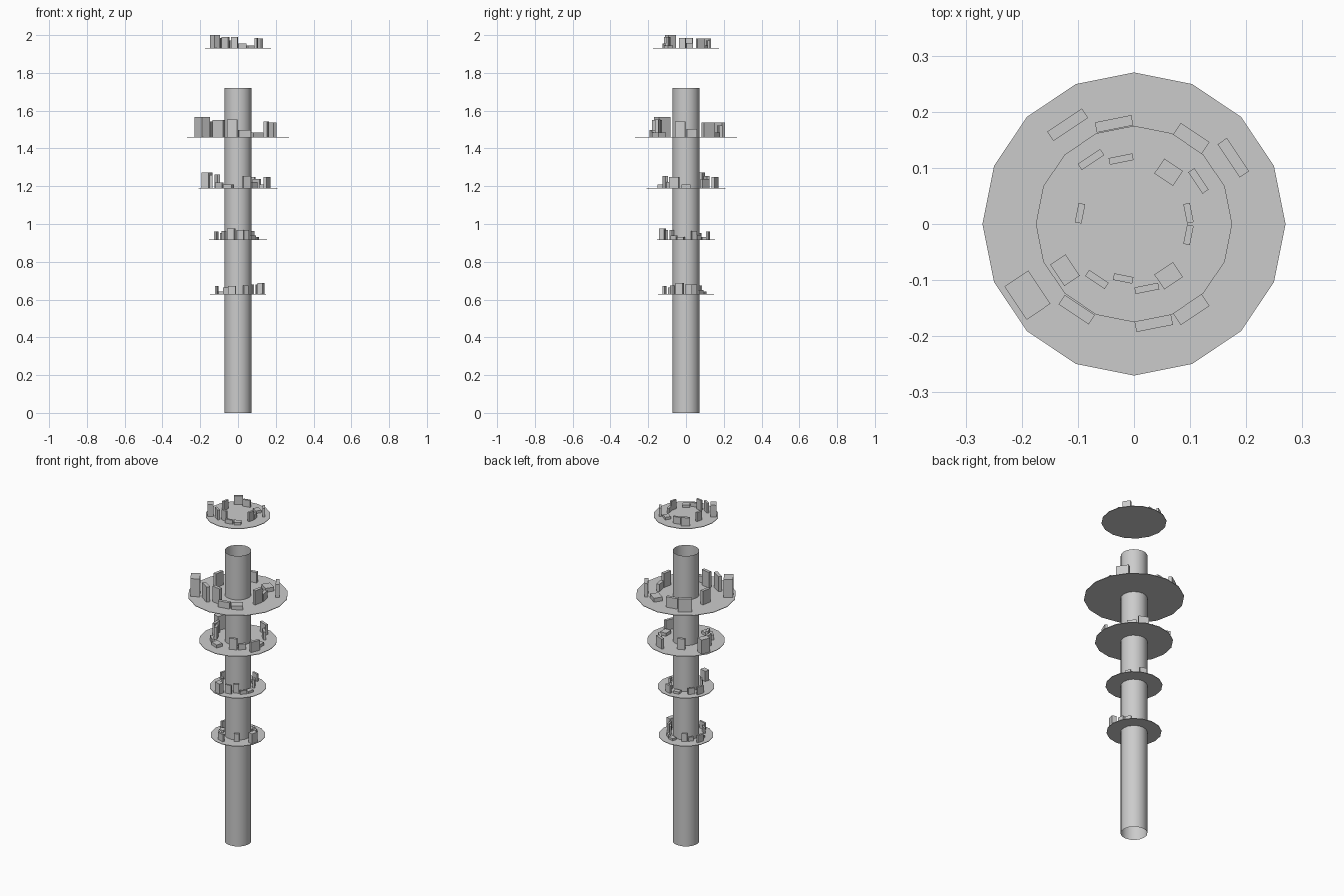
import bpy
import bmesh
from math import cos, sin, radians
from mathutils import Matrix, Vector

old = bpy.data.objects.get("Cube")
if old:
    bpy.data.objects.remove(old, do_unlink=True)

grey = bpy.data.materials.new("light_grey")
grey.use_nodes = True
colour = (0.6, 0.6, 0.6, 1)
grey.diffuse_color = colour
grey.node_tree.nodes["Principled BSDF"].inputs["Base Color"].default_value = colour

SIDES = 16
STEP = 360 / SIDES


def finish(bm, name):
    bmesh.ops.recalc_face_normals(bm, faces=bm.faces)
    mesh = bpy.data.meshes.new(name)
    bm.to_mesh(mesh)
    bm.free()
    mesh.materials.append(grey)
    obj = bpy.data.objects.new(name, mesh)
    bpy.context.collection.objects.link(obj)
    return obj


# central column: an open tube
def make_column(radius, height):
    bm = bmesh.new()
    bmesh.ops.create_cone(bm, cap_ends=False, segments=SIDES, radius1=radius,
                          radius2=radius, depth=height,
                          matrix=Matrix.Translation((0, 0, height / 2)))
    for face in bm.faces:
        face.smooth = True
    finish(bm, "central_column")


# thin round platform
def make_platform(name, z, radius):
    bm = bmesh.new()
    thick = 0.003
    bmesh.ops.create_cone(bm, cap_ends=True, segments=SIDES, radius1=radius,
                          radius2=radius, depth=thick,
                          matrix=Matrix.Translation((0, 0, z - thick / 2)))
    finish(bm, name)


# one building: (side of the ring, distance, radial depth, width, height)
BUILDINGS = [
    (0, .099, .012, .035, .028),
    (1, .138, .013, .046, .050),
    (2, .111, .032, .040, .015),
    (4, .118, .012, .043, .040),
    (5, .138, .013, .048, .050),
    (7, .098, .012, .035, .053),
    (9, .148, .033, .046, .069),
    (10, .119, .013, .042, .058),
    (11, .099, .012, .035, .060),
    (12, .117, .012, .043, .024),
    (13, .111, .032, .040, .015),
    (15, .099, .012, .035, .054),
]


# ring of buildings, scaled and turned to fit its platform
def make_buildings(name, z, scale, turn):
    bm = bmesh.new()
    for side, dist, depth, width, height in BUILDINGS:
        spin = Matrix.Rotation(radians((side + 0.5) * STEP + turn), 4, "Z")
        place = Matrix.Translation((dist, 0, height / 2))
        size = Matrix.Diagonal((depth, width, height, 1))
        whole = Matrix.Translation((0, 0, z)) @ Matrix.Scale(scale, 4)
        bmesh.ops.create_cube(bm, size=1, matrix=whole @ spin @ place @ size)
    finish(bm, name)


make_column(0.072, 1.72)

# (level name, height, platform radius, turn of the buildings)
LEVELS = [
    ("lowest", 0.63, 0.148, 131),
    ("lower", 0.917, 0.153, 40),
    ("middle", 1.19, 0.21, -56),
    ("upper", 1.46, 0.27, 0),
    ("floating", 1.931, 0.175, 0),
]
for level, z, radius, turn in LEVELS:
    make_platform(level + "_platform", z, radius)
    make_buildings(level + "_buildings", z, radius / 0.175, turn)
